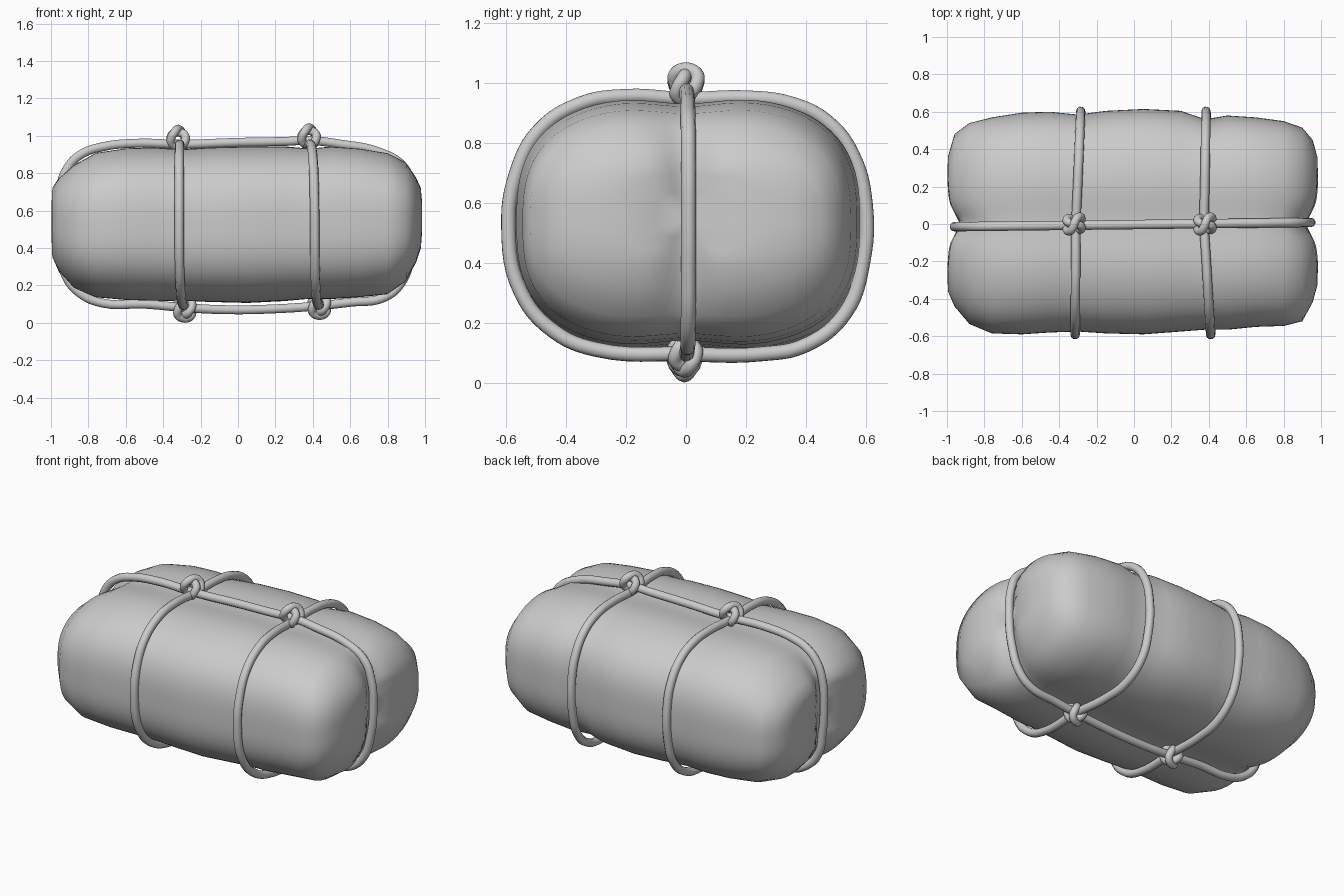
import bpy, bmesh
from math import sin, cos, pi, exp, atan2
from mathutils import Matrix, Vector

if "Cube" in bpy.data.objects:
    bpy.data.objects.remove(bpy.data.objects["Cube"])

SEG = 96

# Soft bundle: lofted superellipse sections (x, y_min, y_max, z_min, z_max)
SECTIONS = [
    (-1.0, -.10, .10, .46, .64), (-1.0, -.24, .24, .39, .70),
    (-.995, -.36, .36, .33, .74), (-.96, -.44, .48, .26, .79),
    (-.88, -.535, .54, .175, .855), (-.76, -.585, .57, .125, .92),
    (-.6, -.59, .595, .11, .945), (-.45, -.58, .60, .105, .95),
    (-.3, -.575, .585, .105, .94), (-.15, -.585, .605, .10, .95),
    (.05, -.59, .615, .095, .955), (.25, -.575, .605, .105, .955),
    (.38, -.565, .56, .115, .945), (.5, -.565, .58, .115, .955),
    (.65, -.55, .57, .125, .945), (.8, -.545, .55, .14, .92),
    (.9, -.52, .515, .21, .87), (.955, -.42, .45, .31, .79),
    (.98, -.33, .36, .38, .74), (.987, -.22, .24, .43, .70),
    (.987, -.10, .10, .48, .64)]


def groove(p):
    """Sink the surface along the lengthwise rope."""
    narrow = exp(-(p.y / .07) ** 2)
    wide = exp(-(p.y / .16) ** 2)
    end = min(1, max(0, (abs(p.x) - .75) / .22))
    p.x *= 1 - end * (.05 * narrow + .02 * wide)
    p.z -= (p.z - .53) * .06 * wide
    return p


def section_point(s, t, n=2.8):
    x, y0, y1, z0, z1 = s
    c, q = cos(t), sin(t)
    r = (abs(c) ** n + abs(q) ** n) ** (-1 / n)
    return groove(Vector((x, (y0 + y1) / 2 + c * r * (y1 - y0) / 2,
                          (z0 + z1) / 2 + q * r * (z1 - z0) / 2)))


def make_bundle():
    bm = bmesh.new()
    rings = [[bm.verts.new(section_point(s, 2 * pi * i / SEG)) for i in range(SEG)]
             for s in SECTIONS]
    for a, b in zip(rings, rings[1:]):
        for i in range(SEG):
            j = (i + 1) % SEG
            bm.faces.new((a[i], a[j], b[j], b[i]))
    for ring, s in ((rings[0], SECTIONS[0]), (rings[-1], SECTIONS[-1])):
        mid = bm.verts.new(groove(Vector((s[0], 0, .55))))
        for i in range(SEG):
            bm.faces.new((ring[i], ring[(i + 1) % SEG], mid))
    bmesh.ops.recalc_face_normals(bm, faces=bm.faces)
    for f in bm.faces:
        f.smooth = True
    me = bpy.data.meshes.new("bundle")
    bm.to_mesh(me)
    bm.free()
    bpy.context.collection.objects.link(bpy.data.objects.new("bundle", me))


def rope(name, pts, radius=.025):
    cu = bpy.data.curves.new(name, 'CURVE')
    cu.dimensions = '3D'
    cu.bevel_depth, cu.bevel_resolution, cu.resolution_u = radius, 3, 6
    sp = cu.splines.new('BEZIER')
    sp.bezier_points.add(len(pts) - 1)
    for bp, p in zip(sp.bezier_points, pts):
        bp.co = p
        bp.handle_left_type = bp.handle_right_type = 'AUTO'
    sp.use_cyclic_u = True
    bpy.context.collection.objects.link(bpy.data.objects.new(name, cu))


make_bundle()

# Lengthwise rope (x, z)
LONG = [(-.96, .55), (-.95, .72), (-.91, .83), (-.84, .90), (-.73, .94), (-.55, .96),
        (-.3, .955), (0, .965), (.25, .97), (.38, .975), (.55, .955), (.75, .915),
        (.88, .84), (.93, .73), (.945, .55), (.925, .36), (.87, .21), (.78, .135),
        (.6, .11), (.42, .09), (.2, .075), (-.05, .07), (-.27, .08), (-.5, .1),
        (-.72, .105), (-.84, .155), (-.92, .25), (-.95, .4)]
rope("long_rope", [(x, -.015 + .012 * (x + 1), z) for x, z in LONG])

# Cross ropes (y, z), drifting sideways down the front and across the top
CROSS = [(0, .945), (-.2, .955), (-.35, .93), (-.49, .84), (-.565, .7), (-.592, .52),
         (-.55, .3), (-.44, .17), (-.3, .11), (0, .095), (.25, .095), (.4, .125),
         (.53, .23), (.59, .4), (.598, .6), (.555, .76), (.47, .87), (.35, .93), (.2, .95)]
for i, (xt, xf, xk, xb) in enumerate([(-.31, -.315, -.285, -.285), (.375, .41, .385, .435)]):
    pts = []
    for y, z in CROSS:
        side = xf if y < 0 else xk
        m = min(1, abs(y) / .6)
        base = xt if z > .53 else xb
        pts.append((base + (side - base) * m, y, z))
    rope(f"cross_rope_{i + 1}", pts)

# Knots: two crossed upright loops over each rope crossing
KNOTS = [(-.32, .0, .99, 1), (.38, 0, .998, 1), (-.285, -.005, .07, -1), (.435, -.005, .085, -1)]
for k, (x, y, z, up) in enumerate(KNOTS):
    for j, (yaw, rad, lift) in enumerate([(pi / 4, .046, 0), (-pi / 5, .042, -.014)]):
        pts = []
        for a in range(10):
            t = 2 * pi * a / 10
            v = Matrix.Rotation(yaw, 3, 'Z') @ Vector((cos(t) * rad * 1.1, .012 * sin(2 * t), sin(t) * rad))
            pts.append(v + Vector((x, y, z + up * lift)))
        rope(f"knot_{k + 1}_loop_{j + 1}", pts, .023)
